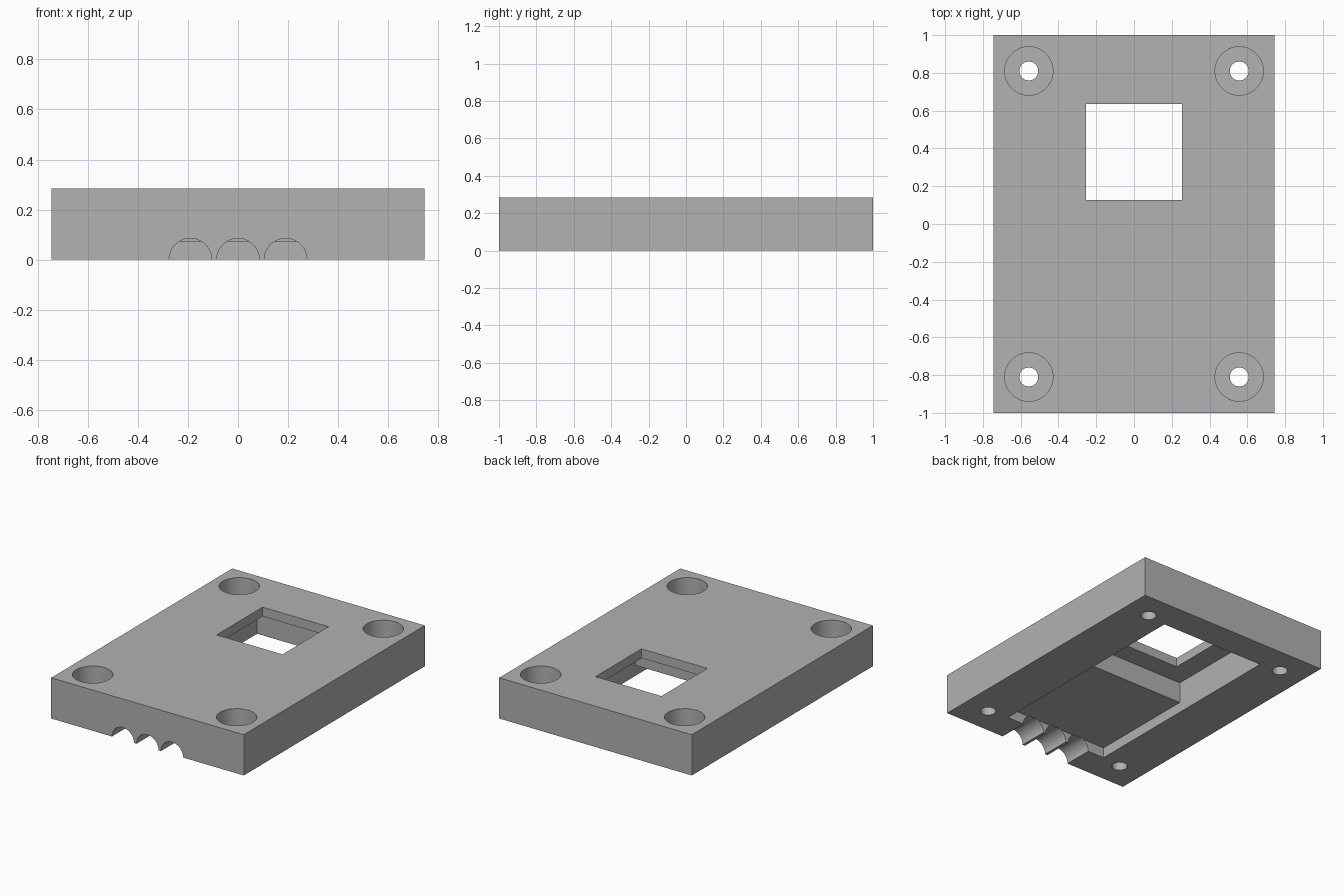
import bpy
import math

default = bpy.data.objects.get("Cube")
if default:
    bpy.data.objects.remove(default, do_unlink=True)

# Plain grey plastic
GREY = (0.445, 0.445, 0.445, 1)
grey = bpy.data.materials.new("grey plastic")
grey.use_nodes = True
grey.diffuse_color = GREY
grey.node_tree.nodes["Principled BSDF"].inputs["Base Color"].default_value = GREY

W, L, H = 0.745, 1.0, 0.285      # half width, half length, height
POCKET_X, POCKET_Y = 0.405, 0.79
SHALLOW, DEEP = 0.073, 0.22      # pocket ceilings
BELOW, ABOVE = -0.1, H + 0.1


def box(name, x0, x1, y0, y1, z0, z1):
    bpy.ops.mesh.primitive_cube_add(
        size=1, location=((x0 + x1) / 2, (y0 + y1) / 2, (z0 + z1) / 2))
    ob = bpy.context.object
    ob.name = name
    ob.scale = (x1 - x0, y1 - y0, z1 - z0)
    bpy.ops.object.transform_apply(location=True, rotation=False, scale=True)
    return ob


def cylinder(name, radius, depth, location, tilt=0):
    bpy.ops.mesh.primitive_cylinder_add(
        vertices=64, radius=radius, depth=depth, location=location,
        rotation=(tilt, 0, 0))
    ob = bpy.context.object
    ob.name = name
    return ob


def cut(body, cutter):
    bpy.context.view_layer.objects.active = body
    mod = body.modifiers.new("cut", "BOOLEAN")
    mod.operation = "DIFFERENCE"
    mod.solver = "EXACT"
    mod.object = cutter
    bpy.ops.object.modifier_apply(modifier=mod.name)
    bpy.data.objects.remove(cutter, do_unlink=True)


# Solid cover block
cover = box("enclosure_cover", -W, W, -L, L, 0, H)
cover.data.materials.append(grey)

# Underside: shallow tray, deep bay behind it, and window through the top
cut(cover, box("shallow_tray", -POCKET_X, POCKET_X, -POCKET_Y, POCKET_Y, BELOW, SHALLOW))
cut(cover, box("deep_bay", -POCKET_X, POCKET_X, -0.02, POCKET_Y, BELOW, DEEP))
cut(cover, box("window", -0.255, 0.255, 0.128, 0.636, BELOW, ABOVE))

# Half-round cable grooves in the front wall
for x in (-0.19, 0, 0.19):
    cut(cover, cylinder("cable_groove", 0.085, 0.32, (x, -0.945, 0), math.pi / 2))

# Counterbored screw holes in the corners
FLOOR = 0.086
for x in (-0.557, 0.557):
    for y in (-0.81, 0.81):
        cut(cover, cylinder("screw_hole", 0.05, 1, (x, y, 0)))
        cut(cover, cylinder("counterbore", 0.128, ABOVE - FLOOR, (x, y, (ABOVE + FLOOR) / 2)))

# Smooth round walls, sharp edges elsewhere
bpy.ops.object.select_all(action="DESELECT")
cover.select_set(True)
bpy.context.view_layer.objects.active = cover
bpy.ops.object.shade_smooth_by_angle(angle=math.radians(30))
